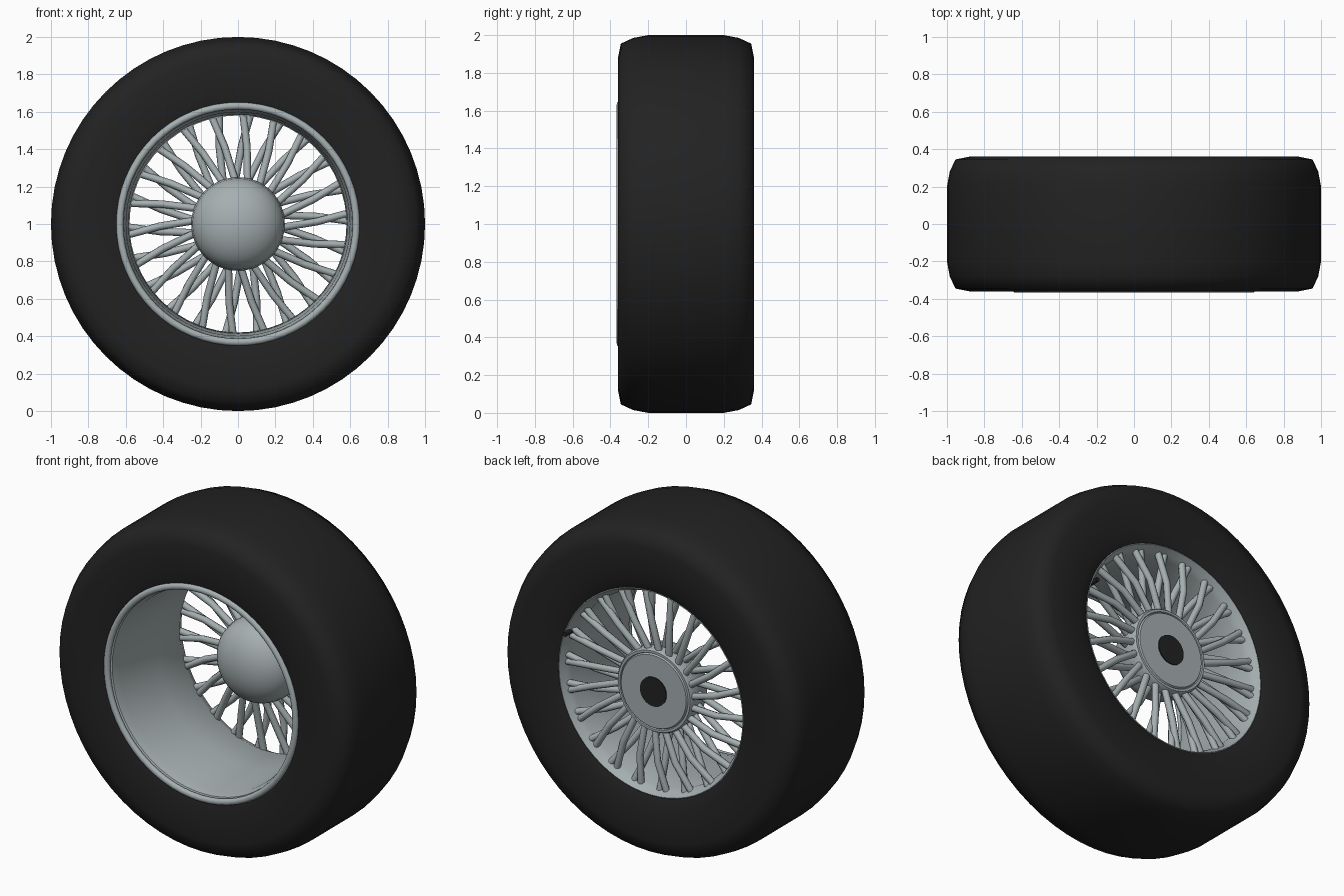
import bpy, bmesh, math
from mathutils import Matrix, Vector

cube = bpy.data.objects.get("Cube")
if cube:
    bpy.data.objects.remove(cube, do_unlink=True)

CENTRE = Vector((0, 0, 1))


def material(name, rgb):
    m = bpy.data.materials.new(name)
    m.use_nodes = True
    m.diffuse_color = (*rgb, 1)
    m.node_tree.nodes["Principled BSDF"].inputs["Base Color"].default_value = (*rgb, 1)
    return m


rubber = material("black rubber", (0.016, 0.016, 0.016))
metal = material("silver metal", (0.38, 0.43, 0.44))


def smooth(obj, angle=35):
    bpy.ops.object.select_all(action="DESELECT")
    obj.select_set(True)
    bpy.context.view_layer.objects.active = obj
    bpy.ops.object.shade_smooth_by_angle(angle=math.radians(angle))


def lathe(name, profile, mat, closed=True, steps=64, angle=35):
    """Spin a (radius, y) profile around the wheel axle."""
    bm = bmesh.new()
    verts = [bm.verts.new((r, y, 0)) for r, y in profile]
    pairs = list(zip(verts, verts[1:]))
    if closed:
        pairs.append((verts[-1], verts[0]))
    edges = [bm.edges.new(p) for p in pairs]
    bmesh.ops.spin(bm, geom=verts + edges, cent=(0, 0, 0), axis=(0, 1, 0),
                   angle=math.tau, steps=steps)
    bmesh.ops.remove_doubles(bm, verts=bm.verts, dist=1e-4)
    bmesh.ops.recalc_face_normals(bm, faces=bm.faces)
    bmesh.ops.translate(bm, verts=bm.verts, vec=CENTRE)
    mesh = bpy.data.meshes.new(name)
    bm.to_mesh(mesh)
    bm.free()
    mesh.materials.append(mat)
    obj = bpy.data.objects.new(name, mesh)
    bpy.context.collection.objects.link(obj)
    smooth(obj, angle)
    return obj


# Tyre: flat tread, rounded shoulders, upright sidewalls
half = [(1.0, 0.2), (0.985, 0.28), (0.955, 0.345), (0.88, 0.36), (0.68, 0.36)]
tyre_profile = [(0.635, -0.345)] + [(r, -y) for r, y in reversed(half)]
tyre_profile += half + [(0.62, 0.335)]
lathe("tyre", tyre_profile, rubber, angle=60)

# Rim barrel: narrows towards the spokes and flares at the back edge
lathe("rim_barrel", [(0.635, -0.34), (0.612, -0.33), (0.598, -0.28), (0.585, 0.05),
                     (0.58, 0.27), (0.595, 0.3), (0.615, 0.337), (0.628, 0.33),
                     (0.63, 0.2)], metal)

# Rolled bead around the front opening
bead = [(0.632 + 0.019 * math.cos(a), -0.35 + 0.017 * math.sin(a))
        for a in (math.tau * i / 12 for i in range(12))]
lathe("rim_lip", bead, metal)

# Hub: domed front, straight side, stepped back plate
dome = [(0.245 * math.sin(a), 0.185 - 0.17 * math.cos(a))
        for a in (math.pi / 2 * i / 12 for i in range(13))]
lathe("hub", dome + [(0.25, 0.2), (0.25, 0.295), (0.242, 0.307), (0.228, 0.307),
                     (0.224, 0.3), (0.218, 0.31), (0, 0.31)], metal, closed=False)
lathe("axle_hole", [(0, 0.31), (0.088, 0.31), (0.088, 0.316), (0, 0.316)],
      rubber, closed=False, steps=32)

# Spokes: crossed, slightly bent pairs
BUNDLES = 22
curve = bpy.data.curves.new("spokes", "CURVE")
curve.dimensions = "3D"
curve.bevel_depth = 0.02
curve.bevel_resolution = 2
curve.use_fill_caps = True
for i in range(BUNDLES):
    turn = Matrix.Rotation(math.radians(4.6) + math.tau * i / BUNDLES, 3, "Y")
    for side, depths in ((1, (0.22, 0.265, 0.285)), (-1, (0.275, 0.3, 0.285))):
        path = zip((0.22, 0.42, 0.598), (0.034, 0.014, -0.022), depths)
        spline = curve.splines.new("POLY")
        spline.points.add(2)
        for point, (r, shift, y) in zip(spline.points, path):
            point.co = (*(turn @ Vector((side * shift, y, r)) + CENTRE), 1)
spokes = bpy.data.objects.new("spokes", curve)
bpy.context.collection.objects.link(spokes)
curve.materials.append(metal)
bpy.ops.object.select_all(action="DESELECT")
spokes.select_set(True)
bpy.context.view_layer.objects.active = spokes
bpy.ops.object.convert(target="MESH")
smooth(bpy.context.view_layer.objects.active, 50)

# Valve stem at the back edge of the rim
bpy.ops.mesh.primitive_cylinder_add(vertices=12, radius=0.014, depth=0.07,
                                    location=(0.56, 0.325, 1.215),
                                    rotation=(math.pi / 2, 0, 0))
valve = bpy.context.object
valve.name = "valve_stem"
valve.data.materials.append(rubber)
smooth(valve)
